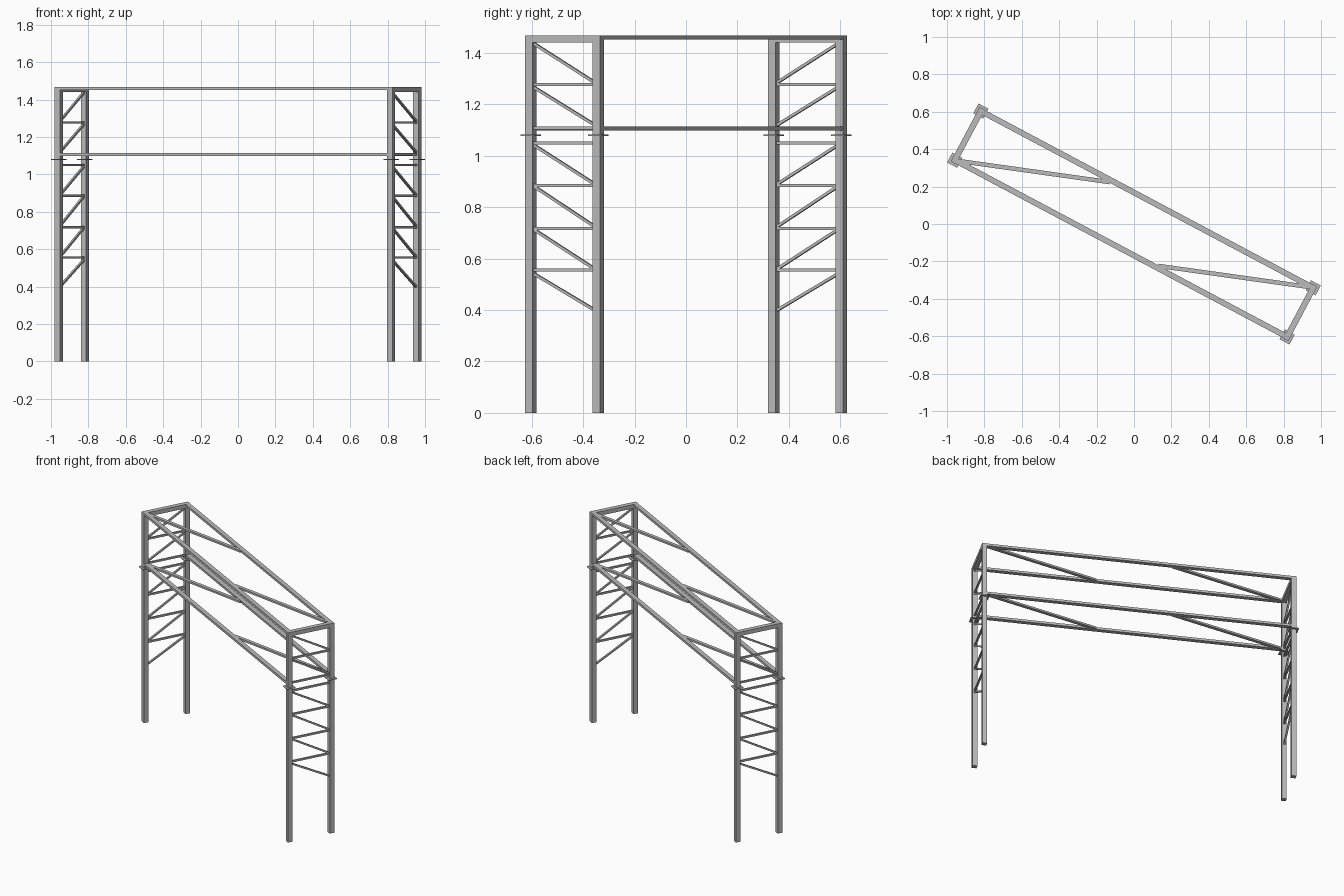
import bpy
from math import radians
from mathutils import Matrix, Vector

cube = bpy.data.objects.get("Cube")
if cube:
    bpy.data.objects.remove(cube, do_unlink=True)

steel = bpy.data.materials.new("steel grey")
steel.use_nodes = True
colour = (0.5, 0.5, 0.5, 1)
steel.diffuse_color = colour
steel.node_tree.nodes["Principled BSDF"].inputs["Base Color"].default_value = colour

# The frame is laid out along its own axes, then turned about z
TURN = Matrix.Rotation(radians(-28), 4, "Z")
L, W = 1.0065, 0.1485      # half distances between leg centres
LEG = 0.032
TOP = 1.468
IN_L, IN_W = L - LEG / 2, W - LEG / 2


def bar(name, start, end, width, depth):
    """Rectangular bar between two points; depth is the upright thickness."""
    a, b = Vector(start), Vector(end)
    along = (b - a).normalized()
    ref = Vector((0, 0, 1)) if abs(along.z) < 0.99 else Vector((0, 1, 0))
    side = ref.cross(along).normalized()
    up = along.cross(side)
    axes = Matrix((along, side, up)).transposed().to_4x4()
    size = Matrix.Diagonal(((b - a).length, width, depth, 1))
    bpy.ops.mesh.primitive_cube_add(size=1)
    ob = bpy.context.object
    ob.name = name
    ob.data.transform(TURN @ Matrix.Translation((a + b) / 2) @ axes @ size)
    ob.data.materials.append(steel)
    return ob


# Legs with their collar plates
for sx in (-1, 1):
    for sy in (-1, 1):
        x, y = sx * L, sy * W
        bar("leg", (x, y, 0), (x, y, TOP), LEG, LEG)
        bar("collar_plate", (x - 0.03, y, 1.08), (x + 0.03, y, 1.08), 0.06, 0.005)

# Long beams and horizontal bracing at both levels
for level, z in (("top", TOP - 0.008), ("lower", 1.106)):
    for s in (-1, 1):
        bar(level + "_long_beam", (-IN_L, s * W, z), (IN_L, s * W, z), 0.03, 0.016)
        bar(level + "_brace", (s * (IN_L - 0.01), s * (IN_W + 0.008), z),
            (s * 0.22, -s * (IN_W + 0.004), z), 0.023, 0.013)

# End towers: cap beam, level struts and diagonals
struts = (1.277, 1.107, 1.05, 0.885, 0.717, 0.555)
diagonals = ((1.285, 1.435), (1.12, 1.265), (0.89, 1.04),
             (0.725, 0.88), (0.56, 0.712), (0.4, 0.54))
for s in (-1, 1):
    x = s * L
    bar("cap_beam", (x, -IN_W, TOP - 0.014), (x, IN_W, TOP - 0.014), LEG, 0.028)
    for z in struts:
        bar("level_strut", (x, -IN_W, z), (x, IN_W, z), 0.012, 0.012)
    for low, high in diagonals:
        bar("diagonal_strut", (x, s * IN_W, low), (x, -s * IN_W, high), 0.012, 0.011)
